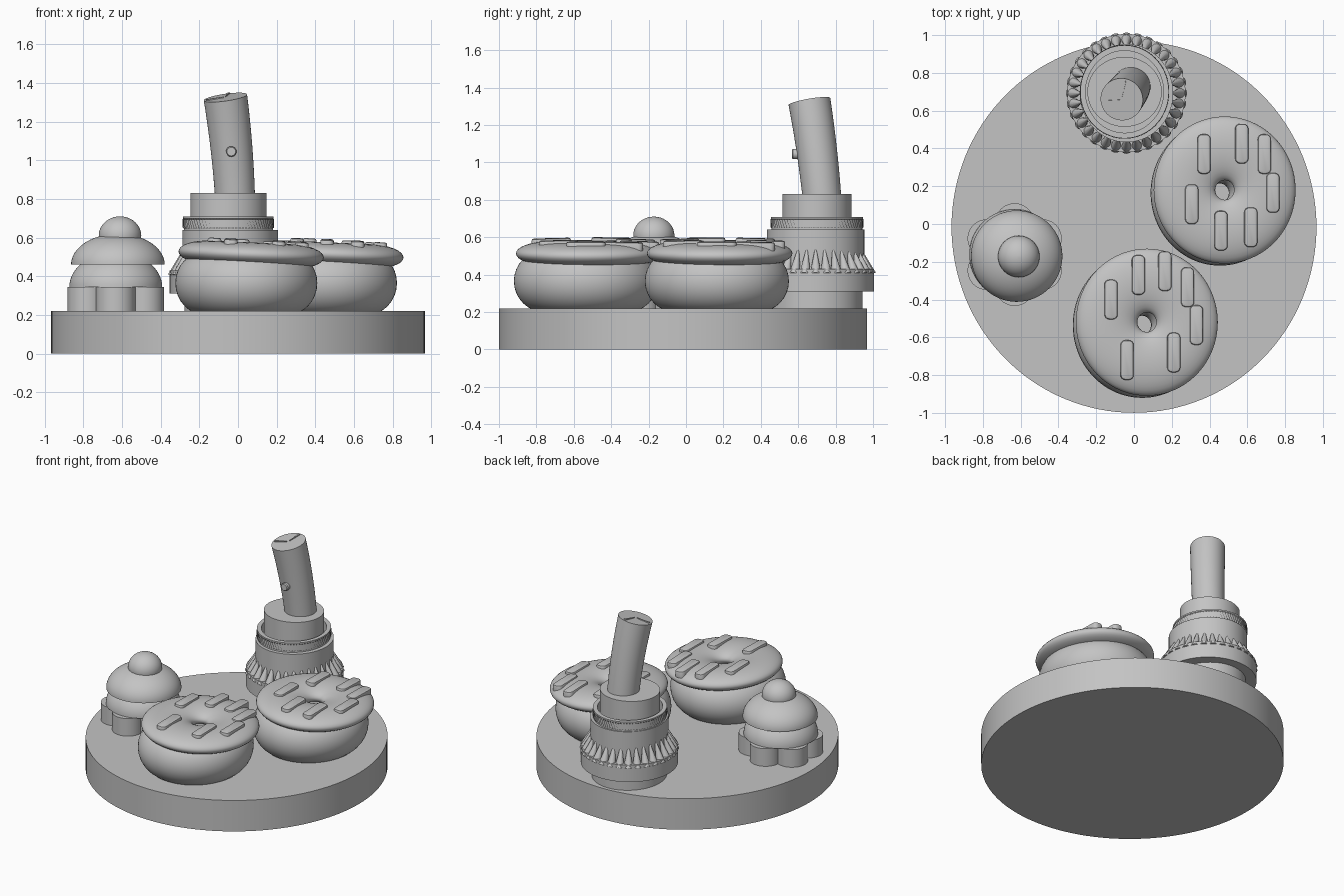
import bpy, bmesh, math
from mathutils import Vector, Matrix

cube = bpy.data.objects.get("Cube")
if cube:
    bpy.data.objects.remove(cube, do_unlink=True)

GREY = (0.55, 0.55, 0.55, 1)
mat = bpy.data.materials.new("plain_grey")
mat.use_nodes = True
mat.diffuse_color = GREY
mat.node_tree.nodes["Principled BSDF"].inputs["Base Color"].default_value = GREY


def finish(name, bm, loc=(0, 0, 0), rot=(0, 0, 0), scale=(1, 1, 1), angle=35):
    """Turn a bmesh into a grey, smooth-by-angle object."""
    bmesh.ops.recalc_face_normals(bm, faces=bm.faces)
    mesh = bpy.data.meshes.new(name)
    bm.to_mesh(mesh)
    bm.free()
    mesh.materials.append(mat)
    mesh.shade_smooth()
    mesh.set_sharp_from_angle(angle=math.radians(angle))
    ob = bpy.data.objects.new(name, mesh)
    bpy.context.collection.objects.link(ob)
    ob.location, ob.rotation_euler, ob.scale = loc, rot, scale
    return ob


def skin(bm, rings, closed=False):
    """Bridge equal rings of points; cap the ends or close the loop."""
    loops = [[bm.verts.new(p) for p in ring] for ring in rings]
    pairs = list(zip(loops, loops[1:]))
    if closed:
        pairs.append((loops[-1], loops[0]))
    else:
        bm.faces.new(loops[0])
        bm.faces.new(loops[-1])
    n = len(loops[0])
    for a, b in pairs:
        for i in range(n):
            j = (i + 1) % n
            bm.faces.new((a[i], a[j], b[j], b[i]))


def circle(r, z, n, tooth=0.0, phase=0):
    """Horizontal ring of points, optionally toothed."""
    pts = []
    for i in range(n):
        a, q = math.tau * i / n, r - tooth * ((i + phase) % 2)
        pts.append(Vector((q * math.cos(a), q * math.sin(a), z)))
    return pts


def lathe(name, profile, loc, n=96, closed=False, **kw):
    bm = bmesh.new()
    skin(bm, [circle(r, z, n) for r, z in profile], closed)
    return finish(name, bm, loc, **kw)


def torus(name, major, minor, height, loc, **kw):
    steps = [math.tau * k / 32 for k in range(32)]
    profile = [(major + minor * math.cos(a), height * math.sin(a)) for a in steps]
    return lathe(name, profile, loc, closed=True, **kw)


def dome(name, r, h, loc, start=0.0):
    steps = [start + (math.pi / 2 - 0.01 - start) * k / 20 for k in range(21)]
    return lathe(name, [(r * math.cos(a), h * math.sin(a)) for a in steps], loc, n=64)


# Round tray
TRAY = 0.22
lathe("tray", [(0.966, 0), (0.966, TRAY)], (0, -0.016, 0), n=128, scale=(1, 1.018, 1))


# Doughnuts with tilted icing and sprinkles
def sprinkle(name, loc, rot):
    bm = bmesh.new()
    bmesh.ops.create_cube(bm, size=1)
    bmesh.ops.scale(bm, vec=(0.07, 0.21, 0.045), verts=bm.verts)
    upright = [e for e in bm.edges if abs((e.verts[0].co - e.verts[1].co).z) > 0.01]
    bmesh.ops.bevel(bm, geom=upright, offset=0.026, segments=4, affect='EDGES', profile=0.5)
    top = [e for e in bm.edges if all(v.co.z > 0.02 for v in e.verts)]
    bmesh.ops.bevel(bm, geom=top, offset=0.01, segments=2, affect='EDGES', profile=0.5)
    finish(name, bm, loc, rot)


MAJOR, MINOR, THICK, TILT = 0.213, 0.163, 0.062, 0.045


def doughnut(label, x, y, spots):
    torus(label + "_dough", 0.207, 0.16, 0.167, (x - 0.025, y - 0.015, 0.365), scale=(1, 1.05, 1))
    torus(label + "_icing", MAJOR, MINOR, THICK, (x, y, 0.513), rot=(0, TILT, 0), scale=(1, 1.035, 1))
    for i, (dx, dy) in enumerate(spots):
        off = min(0.85, abs(math.hypot(dx, dy) - MAJOR) / MINOR)
        z = 0.513 + THICK * math.sqrt(1 - off * off) - TILT * dx
        sprinkle(f"{label}_sprinkle_{i + 1}", (x + dx, y + dy, z - 0.008), (-0.12 * dy, TILT, 0))


doughnut("front_doughnut", 0.068, -0.52,
         [(-.19, .12), (-.045, .25), (.095, .27), (.215, .185), (.262, -.015), (.142, -.16), (-.105, -.2)])
doughnut("side_doughnut", 0.48, 0.18,
         [(-.11, .19), (.09, .245), (.21, .19), (.255, -.015), (.138, -.197), (-.02, -.215), (-.175, -.075)])

# Cupcake: scalloped cup, two icing layers, cherry
CX, CY = -0.632, -0.162
lathe("cup_core", [(0.18, TRAY), (0.18, 0.34)], (CX, CY, 0))
for i in range(6):
    a = math.pi / 2 + i * math.tau / 6
    lathe(f"cup_lobe_{i + 1}", [(0.102, TRAY), (0.102, 0.345)],
          (CX + 0.17 * math.cos(a), CY + 0.17 * math.sin(a), 0), n=40)
dome("lower_cream", 0.24, 0.18, (CX, CY, 0.345))
dome("upper_cream", 0.242, 0.16, (-0.621, -0.17, 0.46))
dome("cherry", 0.11, 0.1, (-0.61, -0.172, 0.61), start=-1.5)

# Tower: stacked collars
TX, TY = -0.04, 0.693
OVAL = (0.97, 1.02, 1)
lathe("tower_foot", [(0.245, TRAY), (0.245, 0.32)], (TX, TY, 0), scale=OVAL)
lathe("tower_flange", [(0.313, 0.31), (0.313, 0.43)], (TX, TY, 0))
lathe("tower_collar", [(0.255, 0.42), (0.255, 0.64)], (TX, TY, 0), scale=OVAL)
lathe("tower_neck", [(0.193, 0.63), (0.193, 0.83)], (-0.05, 0.70, 0), scale=(1.02, 0.96, 1))

# Ring of leaning spikes
bm = bmesh.new()
SPIKES = 32
for i in range(SPIKES):
    a = math.tau * i / SPIKES
    out = Vector((math.cos(a), math.sin(a), 0))
    lean = Matrix.Rotation(a, 4, 'Z') @ Matrix.Rotation(-0.35, 4, 'Y')
    bmesh.ops.create_cone(bm, cap_ends=True, segments=12, radius1=0.032, radius2=0.001, depth=0.16,
                          matrix=Matrix.Translation(out * 0.264 + Vector((0, 0, 0.475))) @ lean)
finish("tower_spikes", bm, (TX, TY, 0), angle=50)

# Open knurled band
bm = bmesh.new()
TEETH = 160
skin(bm, [circle(0.24, 0.635, TEETH), circle(0.24, 0.648, TEETH), circle(0.246, 0.652, TEETH, 0.01),
          circle(0.246, 0.672, TEETH, 0.01, 1), circle(0.246, 0.695, TEETH, 0.01),
          circle(0.244, 0.698, TEETH), circle(0.244, 0.708, TEETH),
          circle(0.215, 0.708, TEETH), circle(0.215, 0.635, TEETH)], closed=True)
finish("knurled_band", bm, (-0.05, 0.70, 0), scale=(0.96, 1.01, 1), angle=20)

# Gently bent stem
low, mid, high = Vector((-0.015, 0.728, 0.80)), Vector((-0.027, 0.705, 1.06)), Vector((-0.065, 0.66, 1.325))
bm = bmesh.new()
rings = []
for k in range(13):
    t = k / 12
    centre = low * (1 - t) ** 2 + mid * 2 * t * (1 - t) + high * t * t
    axis = (mid - low) * (1 - t) + (high - mid) * t
    turn = Vector((0, 0, 1)).rotation_difference(axis)
    rings.append([centre + turn @ p for p in circle(0.103 + 0.01 * t, 0, 64)])
skin(bm, rings)
finish("stem", bm)

# Button on the stem front
lathe("stem_button", [(0.027, 0), (0.027, 0.06), (0.022, 0.066)], (-0.035, 0.632, 1.045),
      n=32, rot=(math.pi / 2, 0, 0))

# Two thin wedges on the stem top
for i, angle in enumerate((1.4, 3.3)):
    bm = bmesh.new()
    flat = [Vector((0.01, 0, 0)), Vector((0.1, 0.008, 0)), Vector((0.1, -0.008, 0))]
    spin = Matrix.Rotation(angle, 3, 'Z')
    skin(bm, [[high + turn @ (spin @ p + Vector((0, 0, z))) for p in flat] for z in (-0.002, 0.006)])
    finish(f"stem_wedge_{i + 1}", bm)
